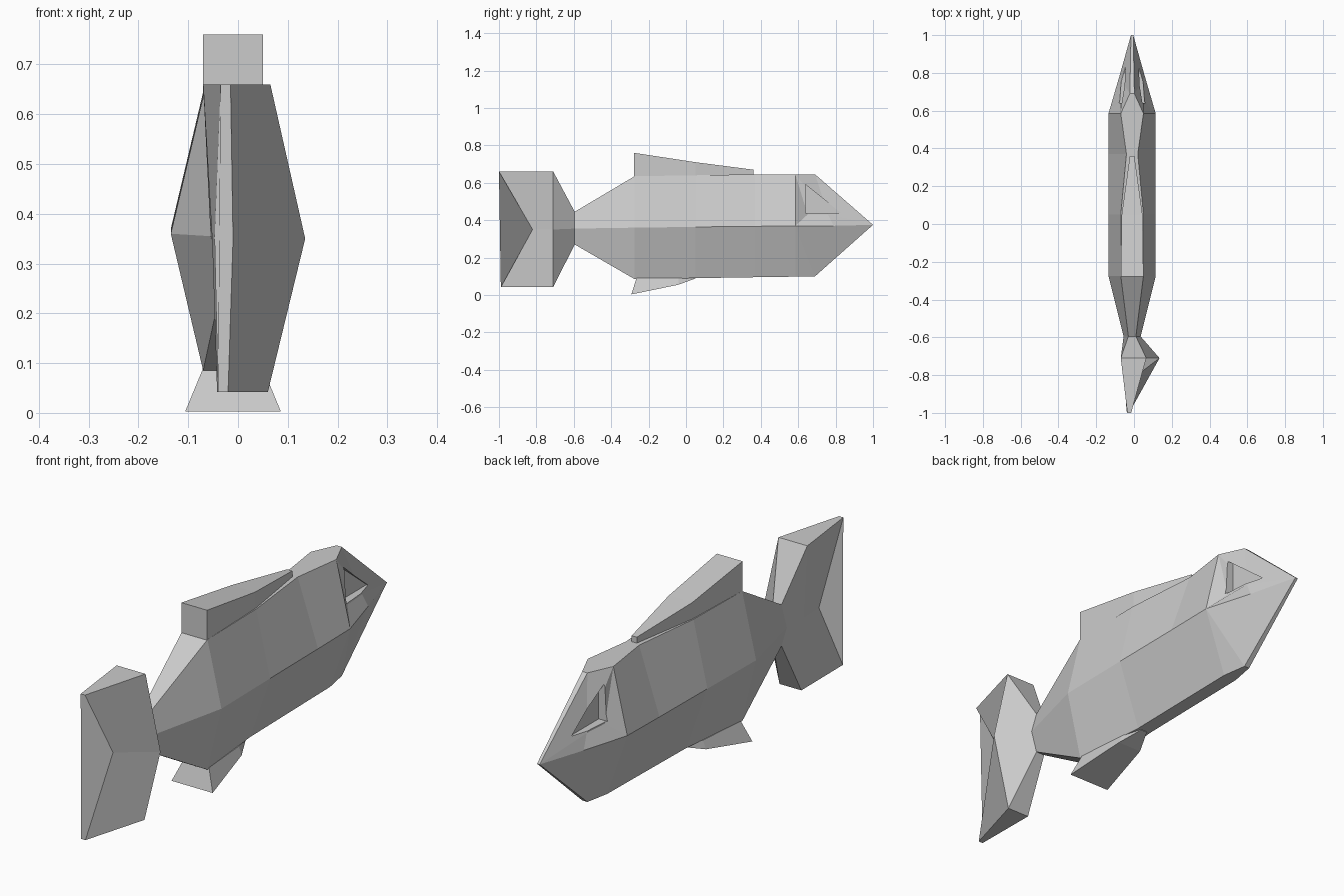
import bpy, bmesh

cube = bpy.data.objects.get("Cube")
if cube:
    bpy.data.objects.remove(cube, do_unlink=True)

CX = -0.01  # centre plane of the body

grey = bpy.data.materials.new("light_grey")
grey.use_nodes = True
COL = (0.6, 0.6, 0.6, 1)
grey.diffuse_color = COL
grey.node_tree.nodes["Principled BSDF"].inputs["Base Color"].default_value = COL


def finish(name, bm):
    """Weld, orient and turn a bmesh into a flat shaded object."""
    bmesh.ops.remove_doubles(bm, verts=bm.verts, dist=1e-5)
    bmesh.ops.recalc_face_normals(bm, faces=bm.faces)
    me = bpy.data.meshes.new(name)
    bm.to_mesh(me)
    bm.free()
    me.materials.append(grey)
    ob = bpy.data.objects.new(name, me)
    bpy.context.collection.objects.link(ob)
    return ob


def loft(bm, rings, cap_end=True):
    """Skin a list of closed rings, capping the first and optionally the last."""
    vs = [[bm.verts.new(p) for p in r] for r in rings]
    n = len(vs[0])
    for a, b in zip(vs, vs[1:]):
        for i in range(n):
            j = (i + 1) % n
            bm.faces.new((a[i], a[j], b[j], b[i]))
    bm.faces.new(vs[0])
    if cap_end:
        bm.faces.new(vs[-1])
    return vs


def ring(y, *half):
    """Symmetric ring from (half width, z) points listed top to bottom."""
    return ([(CX + w, y, z) for w, z in half] +
            [(CX - w, y, z) for w, z in reversed(half)])


# Body: stations from the tail root to the back of the head
bm = bmesh.new()
stations = [
    ring(-0.595, (0.02, 0.445), (0.045, 0.355), (0.02, 0.27)),
    ring(-0.275, (0.06, 0.635), (0.125, 0.36), (0.06, 0.085)),
    ring(0.05, (0.06, 0.64), (0.125, 0.364), (0.03, 0.09)),
    ring(0.37, (0.03, 0.645), (0.125, 0.367), (0.03, 0.095)),
    ring(0.585, (0.06, 0.645), (0.125, 0.37), (0.03, 0.098)),
]
last = loft(bm, stations, cap_end=False)[-1]

# Head: stepped cheek, narrow brow and chin strips meeting at the nose
sides = []
for s, (top, mid, low) in ((1, last[:3]), (-1, last[:2:-1])):
    def v(w, y, z):
        return bm.verts.new((CX + s * w, y, z))
    brow = v(0.012, 0.69, 0.645)
    nose = v(0.006, 1.0, 0.375)
    chin = v(0.012, 0.69, 0.1)
    cheek_back = v(0.066, 0.65, 0.43)
    cheek_front = v(0.058, 0.76, 0.43)
    jaw = v(0.065, 0.79, 0.37)
    for f in ((top, mid, cheek_back), (mid, jaw, cheek_front, cheek_back),
              (top, cheek_back, cheek_front), (top, cheek_front, brow),
              (brow, cheek_front, nose), (cheek_front, jaw, nose),
              (mid, low, chin), (mid, chin, jaw), (jaw, chin, nose)):
        bm.faces.new(f)
    sides.append((top, brow, nose, chin, low))
right, left = sides
for i in range(4):
    bm.faces.new((right[i], right[i + 1], left[i + 1], left[i]))
body = finish("body", bm)

# Eye sockets: triangular recess cut into each side of the head
for s in (1, -1):
    bm = bmesh.new()
    tri = [(0.64, 0.59), (0.64, 0.437), (0.83, 0.437)]
    loft(bm, [[(CX + s * w, y, z) for y, z in tri] for w in (0.03, 0.2)])
    cutter = finish("eye_cutter", bm)
    cutter.hide_render = True
    mod = body.modifiers.new("eye_socket", 'BOOLEAN')
    mod.operation = 'DIFFERENCE'
    mod.solver = 'EXACT'
    mod.object = cutter
    bpy.context.view_layer.objects.active = body
    bpy.ops.object.modifier_apply(modifier=mod.name)
    bpy.data.objects.remove(cutter, do_unlink=True)

# Dorsal fin: wedge widening towards the back
bm = bmesh.new()
loft(bm, [ring(y, (w, top), (w, base)) for y, w, top, base in (
    (-0.278, 0.06, 0.76, 0.63), (0.05, 0.055, 0.71, 0.635),
    (0.36, 0.012, 0.67, 0.64))])
finish("dorsal_fin", bm)

# Belly fin: flared wedge under the rear of the body
bm = bmesh.new()
loft(bm, [
    [(CX + 0.06, -0.265, 0.09), (CX + 0.096, -0.292, 0.003),
     (CX - 0.096, -0.292, 0.003), (CX - 0.06, -0.265, 0.09)],
    ring(-0.04, (0.042, 0.09), (0.055, 0.055)),
    ring(0.05, (0.015, 0.095), (0.015, 0.088))])
finish("belly_fin", bm)

# Tail fin: forked, with a heavier bulge on one side
bm = bmesh.new()
loft(bm, [
    ring(-0.595, (0.02, 0.445), (0.045, 0.355), (0.02, 0.27)),
    [(0.065, -0.71, 0.66), (0.135, -0.71, 0.35), (0.06, -0.71, 0.042),
     (-0.042, -0.71, 0.042), (-0.052, -0.71, 0.35), (-0.07, -0.71, 0.66)],
    [(-0.015, -1.0, 0.66), (-0.01, -0.82, 0.35), (-0.02, -0.99, 0.042),
     (-0.04, -0.99, 0.042), (-0.047, -0.82, 0.35), (-0.035, -1.0, 0.66)]])
finish("tail_fin", bm)
